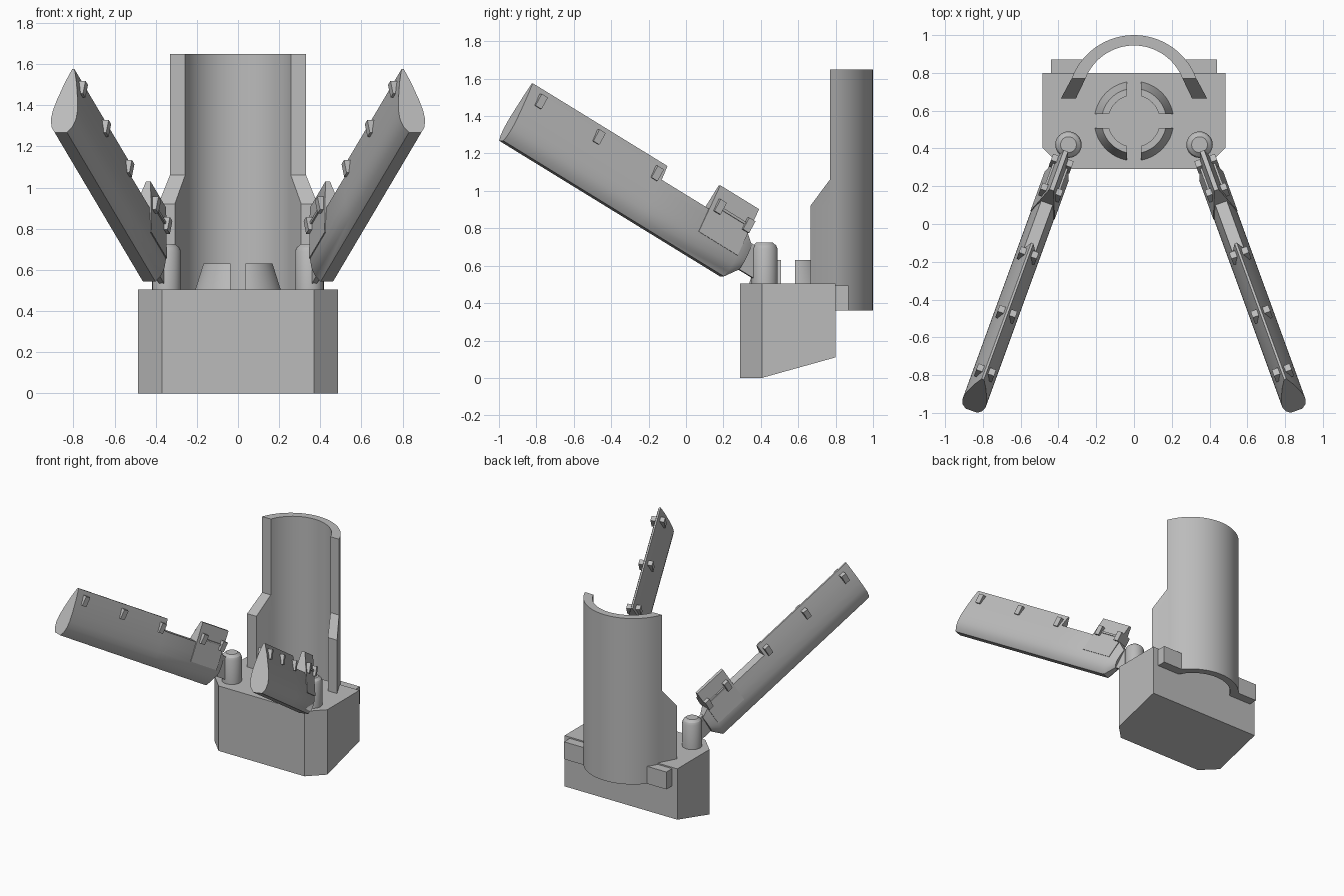
import bpy, bmesh, math
from mathutils import Vector, Matrix

if "Cube" in bpy.data.objects:
    bpy.data.objects.remove(bpy.data.objects["Cube"])

grey = bpy.data.materials.new("plain grey")
grey.diffuse_color = (0.5, 0.5, 0.5, 1)
grey.use_nodes = True
grey.node_tree.nodes["Principled BSDF"].inputs["Base Color"].default_value = grey.diffuse_color


def loft(name, rings, matrix=None, smooth=None):
    """Skin a closed solid through rings of equal point count."""
    bm = bmesh.new()
    vr = [[bm.verts.new(p) for p in r] for r in rings]
    n = len(vr[0])
    for a, b in zip(vr, vr[1:]):
        for i in range(n):
            j = (i + 1) % n
            bm.faces.new((a[i], a[j], b[j], b[i]))
    bm.faces.new(vr[0][::-1])
    bm.faces.new(vr[-1])
    if matrix:
        bm.transform(matrix)
    bmesh.ops.recalc_face_normals(bm, faces=bm.faces)
    me = bpy.data.meshes.new(name)
    bm.to_mesh(me)
    bm.free()
    me.materials.append(grey)
    ob = bpy.data.objects.new(name, me)
    bpy.context.collection.objects.link(ob)
    if smooth:
        bpy.ops.object.select_all(action='DESELECT')
        bpy.context.view_layer.objects.active = ob
        ob.select_set(True)
        bpy.ops.object.shade_smooth_by_angle(angle=math.radians(smooth))
    return ob


def box(name, x, y, z, matrix=None):
    ring = lambda h: [(x[0], y[0], h), (x[1], y[0], h), (x[1], y[1], h), (x[0], y[1], h)]
    return loft(name, [ring(z[0]), ring(z[1])], matrix)


# Base block: chamfered front corners, underside rising toward the back
plan = [(-.37, .29), (.37, .29), (.485, .405), (.485, .80), (-.485, .80), (-.485, .405)]
floor = lambda y: max(0, (y - .405) / .395 * .11)
loft("base", [[(x, y, floor(y)) for x, y in plan], [(x, y, .505) for x, y in plan]])


# Curved back shell: arc with straight flared ends
def arc(cy, r, half, flare, front, n=32):
    """Arc of a wall, extended along straight flanks forward to y = front."""
    pts = [(r * math.sin(t), cy + r * math.cos(t))
           for t in (half * (2 * i / n - 1) for i in range(n + 1))]
    if front < pts[0][1] - .001:
        w = pts[-1][0] + flare * (pts[-1][1] - front)
        return [(-w, front)] + pts + [(w, front)]
    # repeated ends, kept so that every ring has the same point count
    return [pts[0]] + pts + [pts[-1]]


def shell_ring(z, front):
    outer = arc(.648, .352, math.atan2(.33, .122), .54, front)
    inner = arc(.669, .276, math.atan2(.257, .101), .48, front)
    return [(x, y, z) for x, y in outer + inner[::-1]]


shell = loft("back_shell", [shell_ring(.36, .665), shell_ring(.92, .665),
                            shell_ring(1.06, .769), shell_ring(1.65, .769)], smooth=30)

# Lugs behind the base, either side of the shell
for s in (-1, 1):
    box("rear_lug", sorted((s * .27, s * .44)), (.79, .87), (.36, .495))

# Tapered ring, split in four by a cross-shaped gap
C, GAP, N = (0, .545), .037, 10


def quarter(r, sx, sy):
    t0 = math.asin(GAP / r)
    ts = [t0 + (math.pi / 2 - 2 * t0) * i / N for i in range(N + 1)]
    return [(C[0] + sx * r * math.cos(t), C[1] + sy * r * math.sin(t)) for t in ts]


for sx in (-1, 1):
    for sy in (-1, 1):
        rings = []
        for z, ro in ((.50, .212), (.63, .172)):
            rings.append([(x, y, z) for x, y in
                          quarter(ro, sx, sy) + quarter(.137, sx, sy)[::-1]])
        loft("ring_segment", rings, smooth=30)

# Arm frame: local x = across, y = from tip to hinge, z = up across the plate
yaw, pitch = math.radians(20), math.radians(30)
d = Vector((math.sin(yaw) * math.cos(pitch), -math.cos(yaw) * math.cos(pitch), math.sin(pitch)))
u = Vector((math.cos(yaw), math.sin(yaw), 0))
v = u.cross(-d)
if v.z < 0:
    v = -v
frame = Matrix((u, -d, v)).transposed().to_4x4()
frame.translation = (.861, -.988, 1.268)

# Half section of the arm plate: half width, height
HALF = [(.032, 0), (.054, .03), (.065, .075), (.064, .12), (.054, .18), (.042, .23), (.03, .28), (.006, .355)]


def section(s, top=.355, k=1.0):
    pts = [(a, b) for a, b in HALF if b < top]
    a0, b0 = pts[-1]
    a1, b1 = HALF[len(pts)]
    pts.append((a0 + (a1 - a0) * (top - b0) / (b1 - b0), top))
    mid = .17
    pts = [(a * k, mid + (b - mid) * k) for a, b in pts]
    return [(a, s, b) for a, b in pts] + [(-a, s, b) for a, b in pts[::-1]]


for side in (1, -1):
    m = Matrix.Diagonal((side, 1, 1, 1)) @ frame
    # Hinge post with a bevelled cap
    rings = [[(side * .347 + r * math.cos(i * math.tau / 32), .42 + r * math.sin(i * math.tau / 32), z)
              for i in range(32)] for r, z in ((.07, .50), (.07, .69), (.062, .708), (.042, .725))]
    loft("hinge_post", rings, smooth=25)
    # Plate: tall outer part, lower part beyond the notch, tapered hinge end
    loft("arm_outer", [section(0), section(.885)], m, 35)
    loft("arm_inner", [section(.88, .27), section(1.45, .27), section(1.51, .27, .55)], m, 35)
    # Gabled fin at the hinge end
    fin = [(.068, .13), (.012, .415), (-.012, .415), (-.068, .13)]
    loft("arm_fin", [[(a, s, b) for a, b in fin] for s in (1.195, 1.45)], m)
    # Thin tongue joining the arm to its post
    box("arm_tongue", (-.013, .013), (1.42, 1.65), (.08, .235), m)
    # Small clips along both faces, and the rod between the fin clips
    for s, b, w in ((.079, .288, .05), (.459, .288, .05), (.843, .285, .05),
                    (1.24, .308, .058), (1.43, .304, .058)):
        box("clip", (-w, w), (s - .02, s + .02), (b - .036, b + .036), m)
    for a in (-.036, .036):
        box("clip_rod", (a - .007, a + .007), (1.24, 1.43), (.299, .313), m)
